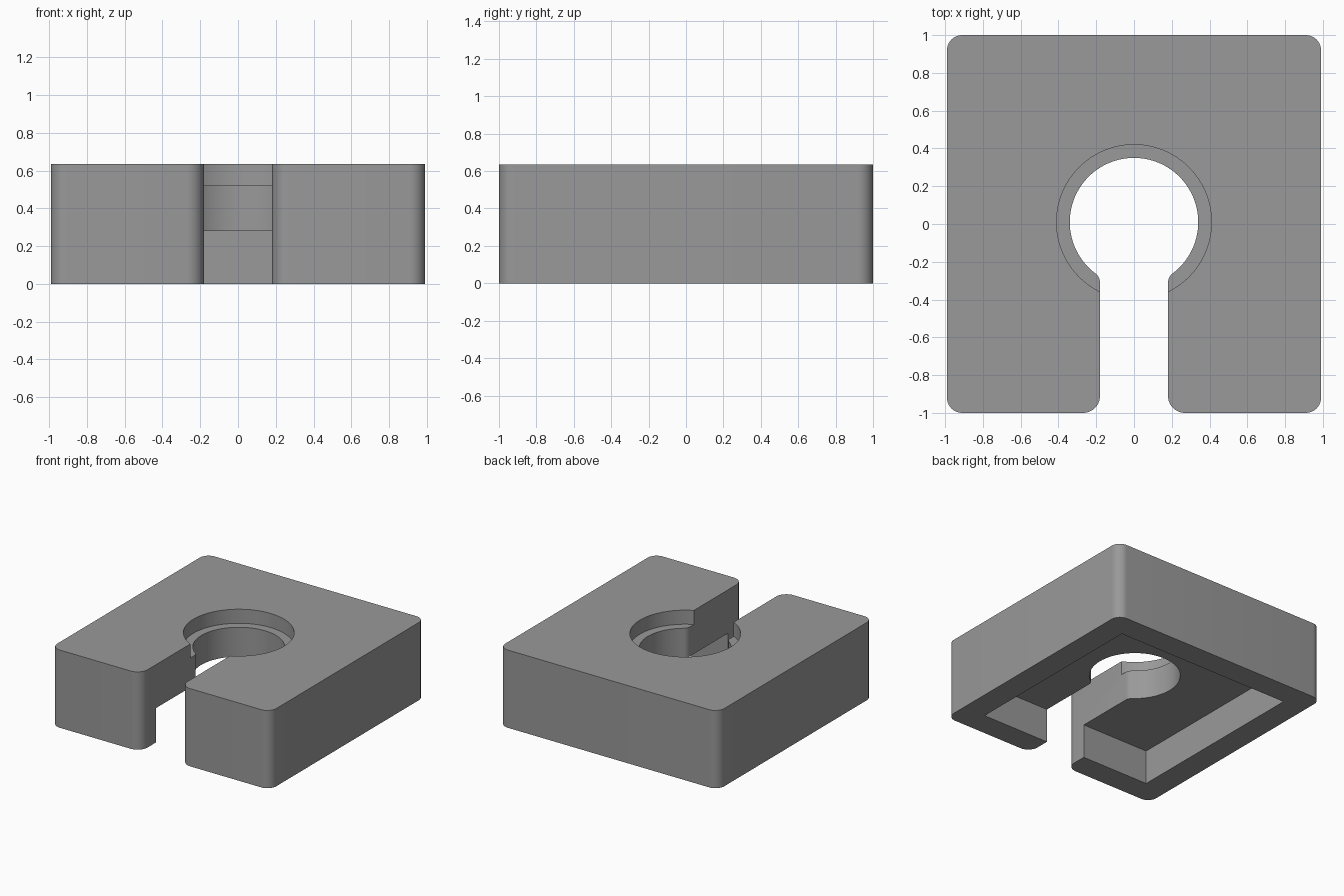
import bpy, bmesh, math

if "Cube" in bpy.data.objects:
    bpy.data.objects.remove(bpy.data.objects["Cube"])

HEIGHT = 0.635
HOLE_Y = 0.01


def arc(cx, cy, r, start, end, n):
    """Points along an arc, angles in degrees."""
    angles = [math.radians(start + (end - start) * i / n) for i in range(n + 1)]
    return [(cx + r * math.cos(a), cy + r * math.sin(a)) for a in angles]


def prism(name, outline, z0, z1):
    """Extrude a flat outline between two heights."""
    bm = bmesh.new()
    base = bm.faces.new([bm.verts.new((x, y, z0)) for x, y in outline])
    top = bmesh.ops.extrude_face_region(bm, geom=[base])["geom"]
    verts = [v for v in top if isinstance(v, bmesh.types.BMVert)]
    bmesh.ops.translate(bm, verts=verts, vec=(0, 0, z1 - z0))
    bmesh.ops.recalc_face_normals(bm, faces=bm.faces)
    mesh = bpy.data.meshes.new(name)
    bm.to_mesh(mesh)
    bm.free()
    obj = bpy.data.objects.new(name, mesh)
    bpy.context.collection.objects.link(obj)
    return obj


# Right half of the block outline: hole, blend, slot mouth, outer corners
turn = math.degrees(math.atan2(-0.32, 0.24))
right = (arc(0, HOLE_Y, 0.34, 90, turn, 40)
         + arc(0.24, HOLE_Y - 0.32, 0.06, turn + 180, 180, 6)[1:]
         + arc(0.27, -0.91, 0.09, 180, 270, 10)
         + arc(0.91, -0.92, 0.08, -90, 0, 10)
         + arc(0.91, 0.92, 0.08, 0, 90, 10))
left = [(-x, y) for x, y in reversed(right[1:])]
block = prism("slotted_block", right + left, 0, HEIGHT)

# Round recess around the hole on top, rectangular pocket underneath
recess = prism("recess_cutter", arc(0, HOLE_Y, 0.41, 0, 360, 96)[:-1], 0.52, 0.8)
pocket = prism("pocket_cutter",
               [(-0.79, -0.8), (0.79, -0.8), (0.79, 0.8), (-0.79, 0.8)], -0.2, 0.28)

bpy.context.view_layer.objects.active = block
block.select_set(True)
for cutter in (recess, pocket):
    mod = block.modifiers.new(cutter.name, 'BOOLEAN')
    mod.operation = 'DIFFERENCE'
    mod.solver = 'EXACT'
    mod.object = cutter
    bpy.ops.object.modifier_apply(modifier=mod.name)
    bpy.data.objects.remove(cutter)

# Single grey finish, smooth curves with crisp edges
grey = bpy.data.materials.new("plain_grey")
grey.diffuse_color = (0.32, 0.32, 0.32, 1)
grey.use_nodes = True
grey.node_tree.nodes["Principled BSDF"].inputs["Base Color"].default_value = grey.diffuse_color
block.data.materials.clear()
block.data.materials.append(grey)
bpy.ops.object.shade_smooth_by_angle(angle=math.radians(30))
